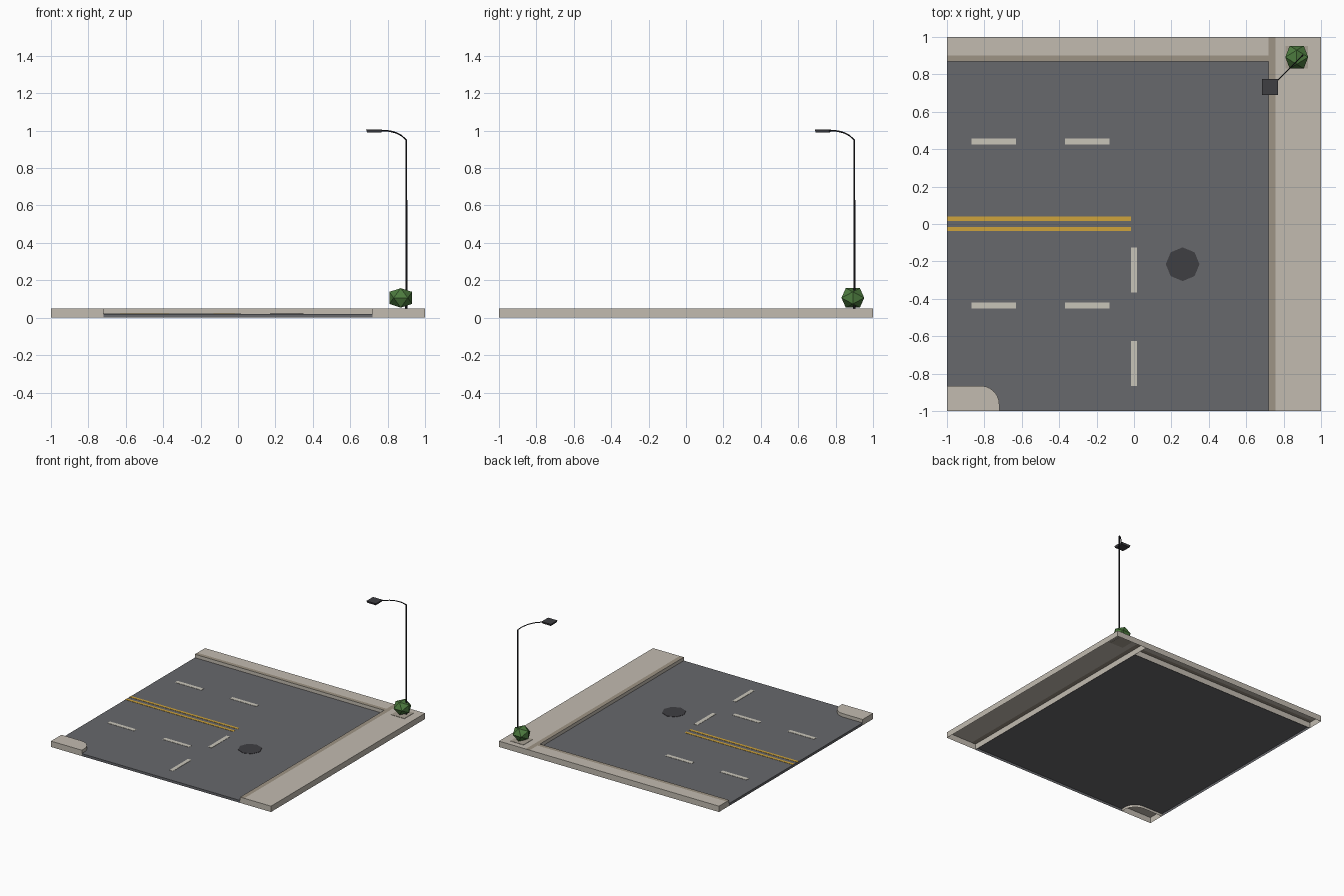
import bpy, bmesh, math
from mathutils import Vector

if "Cube" in bpy.data.objects:
    bpy.data.objects.remove(bpy.data.objects["Cube"])


def material(name, r, g, b):
    """Flat material from 0-255 display values, stored as linear."""
    def lin(c):
        c /= 255
        return c / 12.92 if c <= 0.04045 else ((c + 0.055) / 1.055) ** 2.4
    m = bpy.data.materials.new(name)
    m.diffuse_color = (lin(r), lin(g), lin(b), 1)
    m.use_nodes = True
    m.node_tree.nodes["Principled BSDF"].inputs["Base Color"].default_value = m.diffuse_color
    return m


ASPHALT = material("asphalt", 103, 104, 108)
CONCRETE = material("pale_concrete", 194, 187, 176)
CURB = material("curb_stone", 158, 148, 133)
WHITE = material("white_paint", 201, 197, 185)
YELLOW = material("yellow_paint", 207, 164, 60)
IRON = material("dark_iron", 63, 62, 66)
BLACK = material("black_metal", 36, 36, 40)
LEAF = material("leaf_green", 76, 122, 62)
SOIL = material("tree_pit", 168, 160, 147)

ROAD_Z, WALK_Z = 0.02, 0.048
CURB_X, CURB_Y = 0.72, 0.868      # road-side curb lines
WALK_X, WALK_Y = 0.757, 0.90      # where the curb meets the pavement


def finish(name, bm, mat):
    mesh = bpy.data.meshes.new(name)
    bm.to_mesh(mesh)
    bm.free()
    mesh.materials.append(mat)
    obj = bpy.data.objects.new(name, mesh)
    bpy.context.collection.objects.link(obj)
    return obj


def shell(name, outline, z0, z1, mat, lines=None):
    """Top sheet with side walls and an open underside.
    lines: (x values, y values) of the edges that get a wall; None walls all."""
    bm = bmesh.new()
    top = [bm.verts.new((x, y, z1)) for x, y in outline]
    low = [bm.verts.new((x, y, z0)) for x, y in outline]
    bm.faces.new(top)
    n = len(outline)
    for i in range(n):
        j = (i + 1) % n
        a, b = outline[i], outline[j]
        if lines is None or any(a[k] == b[k] and a[k] in lines[k] for k in (0, 1)):
            bm.faces.new((low[i], low[j], top[j], top[i]))
    for v in [v for v in bm.verts if not v.link_faces]:
        bm.verts.remove(v)
    return finish(name, bm, mat)


def rect(x0, x1, y0, y1):
    return [(x0, y0), (x1, y0), (x1, y1), (x0, y1)]


def rod(name, a, b, r0, r1, mat, sides=8):
    a, b = Vector(a), Vector(b)
    bm = bmesh.new()
    bmesh.ops.create_cone(bm, cap_ends=True, segments=sides, radius1=r0,
                          radius2=r1, depth=(b - a).length)
    rot = (b - a).to_track_quat('Z', 'Y').to_matrix().to_4x4()
    bm.transform(rot)
    bmesh.ops.translate(bm, verts=bm.verts, vec=(a + b) / 2)
    return finish(name, bm, mat)


# rounded corner shared by the road notch and the pavement island
R = 0.1
arc = [(-0.72 - R + R * math.cos(t), -0.865 - R + R * math.sin(t))
       for t in (math.radians(90 - 15 * i) for i in range(7))]

# road and corner pavement
shell("road", [(-1, CURB_Y), (-1, -0.865)] + arc + [(-0.72, -1), (CURB_X, -1), (CURB_X, CURB_Y)],
      0, ROAD_Z, ASPHALT, ((-1,), (-1,)))
shell("corner_pavement", [(-1, -0.865), (-1, -1), (-0.72, -1)] + arc[::-1],
      0, WALK_Z, CONCRETE)

# pavements and curbs along the right and back sides
edges = ((-1, 1, CURB_X), (-1, 1, CURB_Y))
shell("right_pavement", rect(WALK_X, 1, -1, 1), 0, WALK_Z, CONCRETE, edges)
shell("back_pavement", rect(-1, CURB_X, WALK_Y, 1), 0, WALK_Z, CONCRETE, ((-1,), (1,)))
shell("right_curb", rect(CURB_X, WALK_X, -1, 1), 0, WALK_Z, CURB, ((), ()))
shell("back_curb", rect(-1, CURB_X, CURB_Y, WALK_Y), 0, WALK_Z, CURB, ((), ()))

# pale upright faces of the curbs


def upright(name, a, b, mat):
    bm = bmesh.new()
    bm.faces.new([bm.verts.new(p) for p in
                  ((*a, 0), (*b, 0), (*b, WALK_Z), (*a, WALK_Z))])
    return finish(name, bm, mat)


upright("right_curb_face", (CURB_X, 1), (CURB_X, -1), CONCRETE)
upright("back_curb_face", (-1, CURB_Y), (CURB_X, CURB_Y), CONCRETE)
upright("right_curb_end", (CURB_X, -1), (WALK_X, -1), CONCRETE)
upright("right_curb_back_end", (WALK_X, 1), (CURB_X, 1), CONCRETE)
upright("back_curb_end", (-1, WALK_Y), (-1, CURB_Y), CONCRETE)

# lane paint
PAINT_Z = ROAD_Z + 0.002
for y in (0.44, -0.435):
    for x in (-0.87, -0.37):
        shell("lane_dash", rect(x, x + 0.24, y - 0.016, y + 0.016), ROAD_Z, PAINT_Z, WHITE)
for y in (-0.865, -0.365):
    shell("cross_lane_dash", rect(-0.017, 0.015, y, y + 0.24), ROAD_Z, PAINT_Z, WHITE)
for y in (0.028, -0.026):
    shell("centre_line", rect(-1, -0.016, y - 0.011, y + 0.011), ROAD_Z, PAINT_Z, YELLOW)

# manhole cover
ring = [(0.26 + 0.09 * math.cos(i * math.pi / 4), -0.215 + 0.09 * math.sin(i * math.pi / 4))
        for i in range(8)]
shell("manhole_cover", ring, ROAD_Z, PAINT_Z, IRON)

# tree pit showing through the pavement
pit = bmesh.new()
bmesh.ops.create_cube(pit, size=1)
bmesh.ops.scale(pit, verts=pit.verts, vec=(0.122, 0.122, 0.007))
bmesh.ops.translate(pit, verts=pit.verts, vec=(0.87, 0.892, WALK_Z - 0.001))
finish("tree_pit", pit, SOIL)

# faceted bush: icosahedron from three crossed rectangles
PHI = (1 + 5 ** 0.5) / 2
bush = bmesh.new()
for s in (-1, 1):
    for t in (-1, 1):
        for p in ((0, s, t * PHI), (s, t * PHI, 0), (s * PHI, 0, t)):
            bush.verts.new((0.87 + p[0] * 0.061 / PHI, 0.892 + p[1] * 0.061 / PHI,
                            0.106 + p[2] * 0.052 / PHI))
bmesh.ops.convex_hull(bush, input=bush.verts)
bmesh.ops.recalc_face_normals(bush, faces=bush.faces)
finish("bush", bush, LEAF)

# street lamp: post, bent arm and flat head
rod("lamp_base", (0.9, 0.9, WALK_Z), (0.9, 0.9, 0.15), 0.007, 0.006, BLACK)
rod("lamp_post", (0.9, 0.9, 0.15), (0.9, 0.9, 0.95), 0.0055, 0.0045, BLACK)
bend = [(0.9, 0.95), (0.875, 0.973), (0.845, 0.989), (0.81, 0.998), (0.755, 1.0)]
for (p, z0), (q, z1) in zip(bend, bend[1:]):
    rod("lamp_arm", (p, p, z0), (q, q, z1), 0.004, 0.004, BLACK, 6)
head = bmesh.new()
bmesh.ops.create_cube(head, size=1)
for v in head.verts:
    k = 0.086 if v.co.z > 0 else 0.076
    v.co = (0.728 + v.co.x * k, 0.732 + v.co.y * k, 0.997 + v.co.z * 0.016)
finish("lamp_head", head, IRON)
